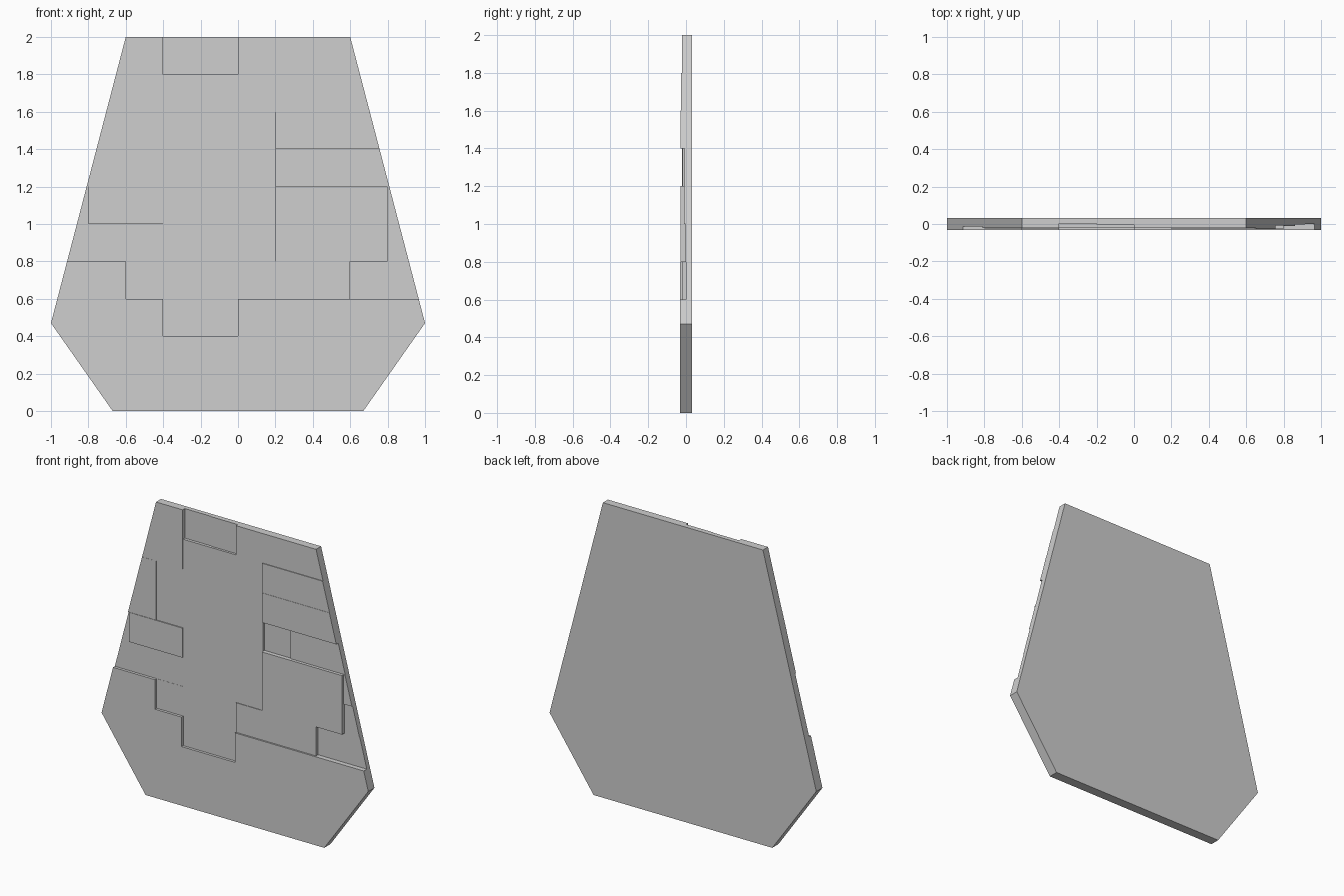
import bpy
import bmesh
from mathutils import Vector

cube = bpy.data.objects.get("Cube")
if cube:
    bpy.data.objects.remove(cube)

BACK = 0.033
MIDDLE = -0.018
# Six-sided slab outline in x, z
OUTLINE = [(-0.67, 0), (0.67, 0), (1, 0.47), (0.6, 2), (-0.6, 2), (-1, 0.47)]

# Front relief: x range, z range, depth; later patches override earlier ones
PATCHES = [
    (-1, 1, 0, 0.6, -0.033),          # thick lower band
    (-1, -0.6, 0.6, 0.8, -0.033),     # band shoulder
    (-0.4, 0, 0.4, 0.6, -0.015),      # notch in the band
    (-0.6, 0, 0.6, 0.8, -0.015),
    (0, 0.6, 0.6, 0.8, -0.022),       # low step on the right
    (0.6, 1, 0.6, 0.8, 0),
    (-1, -0.4, 0.8, 1, -0.014),
    (0.2, 0.8, 0.8, 1.2, -0.028),     # raised square
    (0.8, 1, 0.8, 1, -0.003),
    (0.8, 1, 1, 1.2, -0.01),
    (0.2, 0.4, 1.2, 1.4, 0),          # small pocket
    (0.4, 1, 1.2, 1.4, -0.007),
    (0.2, 1, 1.4, 1.6, -0.028),
    (0.2, 1, 1.6, 1.8, -0.026),
    (-1, -0.6, 1.2, 1.6, -0.022),     # raised left patch
    (-0.8, -0.4, 1, 1.2, -0.025),
    (-1, -0.8, 1, 1.2, -0.014),
    (0, 1, 1.8, 2, -0.021),
    (-1, -0.4, 1.6, 2, -0.021),
    (-0.4, -0.2, 1.8, 2, 0.002),      # top notch
    (-0.2, 0, 1.8, 2, -0.002),
]


def depth_at(point):
    depth = MIDDLE
    for x0, x1, z0, z1, y in PATCHES:
        if x0 < point.x < x1 and z0 < point.z < z1:
            depth = y
    return depth


def at_depth(co, y):
    return Vector((co.x, y, co.z))


# Flat plan cut into square cells
plan = bmesh.new()
plan.faces.new([plan.verts.new((x, 0, z)) for x, z in OUTLINE])
for i in range(1, 10):
    for co, no in (((i / 5 - 1, 0, 0), (1, 0, 0)), ((0, 0, i / 5), (0, 0, 1))):
        geom = plan.verts[:] + plan.edges[:] + plan.faces[:]
        bmesh.ops.bisect_plane(plan, geom=geom, dist=1e-5, plane_co=co, plane_no=no)

# Stepped front, flat back, and walls wherever the depth changes
slab = bmesh.new()


def add_face(points):
    slab.faces.new([slab.verts.new(p) for p in points])


for face in plan.faces:
    level = depth_at(face.calc_center_median())
    add_face([at_depth(v.co, level) for v in face.verts])
    add_face([at_depth(v.co, BACK) for v in face.verts])
for edge in plan.edges:
    levels = [depth_at(f.calc_center_median()) for f in edge.link_faces]
    if len(levels) == 1:
        levels.append(BACK)
    near, far = levels
    if abs(near - far) > 1e-5:
        a, b = (v.co for v in edge.verts)
        add_face([at_depth(a, near), at_depth(b, near), at_depth(b, far), at_depth(a, far)])
bmesh.ops.remove_doubles(slab, verts=slab.verts[:], dist=1e-5)
bmesh.ops.recalc_face_normals(slab, faces=slab.faces[:])

mesh = bpy.data.meshes.new("stepped_slab")
slab.to_mesh(mesh)
slab.free()
plan.free()
obj = bpy.data.objects.new("stepped_slab", mesh)
bpy.context.collection.objects.link(obj)

# Plain grey finish
grey = bpy.data.materials.new("light_grey")
grey.use_nodes = True
grey.diffuse_color = (0.62, 0.62, 0.62, 1)
grey.node_tree.nodes["Principled BSDF"].inputs["Base Color"].default_value = grey.diffuse_color
mesh.materials.append(grey)
